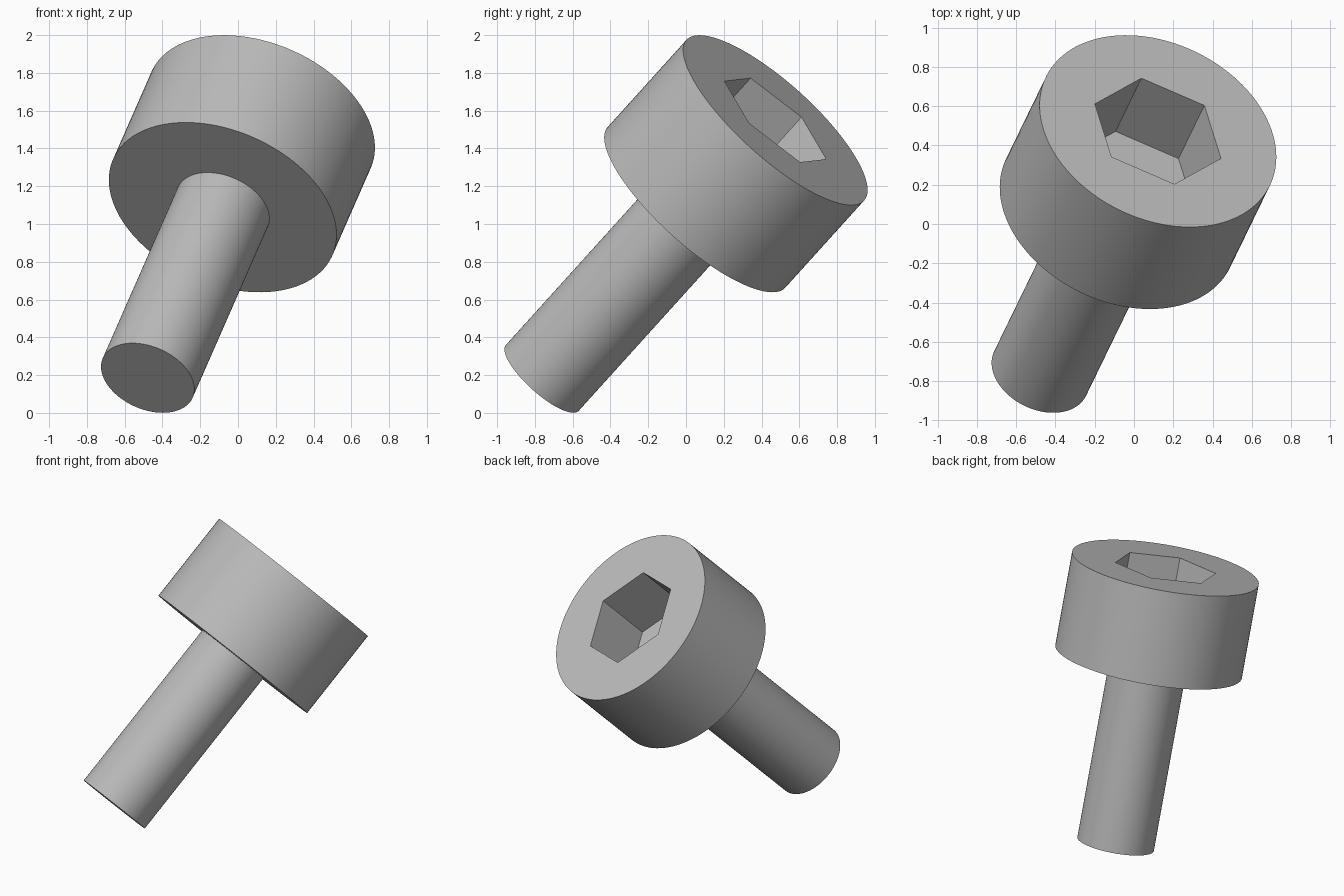
import bpy
import math
from mathutils import Matrix, Vector

if "Cube" in bpy.data.objects:
    bpy.data.objects.remove(bpy.data.objects["Cube"])

# Plain grey metal
GREY = (0.5, 0.5, 0.5, 1.0)
metal = bpy.data.materials.new("grey_metal")
metal.use_nodes = True
metal.diffuse_color = GREY
metal.node_tree.nodes["Principled BSDF"].inputs["Base Color"].default_value = GREY

# Screw axis from the shaft tip to the centre of the head's top face
tip = Vector((-0.478, -0.761, 0.185))
crown = Vector((0.122, 0.473, 1.55))
length = (crown - tip).length
axis = (crown - tip).normalized()

# Local frame: z along the axis, x towards one corner of the hex socket
corner = Vector((0.235, 0.13, -0.221))
side = (corner - axis * corner.dot(axis)).normalized()
frame = Matrix((side, axis.cross(side), axis)).transposed().to_4x4()
frame.translation = tip

HEAD_HEIGHT = 0.655
SOCKET_DEPTH = 0.425


def cylinder(name, radius, bottom, top, sides):
    """Closed cylinder between two distances along the screw axis."""
    bpy.ops.mesh.primitive_cylinder_add(vertices=sides, radius=radius, depth=top - bottom)
    obj = bpy.context.object
    obj.name = name
    # Turn the mesh so that a corner lies on local x
    first = obj.data.vertices[0].co
    obj.data.transform(Matrix.Rotation(-math.atan2(first.y, first.x), 4, "Z"))
    obj.matrix_world = frame @ Matrix.Translation((0, 0, (bottom + top) / 2))
    obj.data.materials.append(metal)
    return obj


# Main parts; the shaft runs a little way into the head
shaft = cylinder("shaft", 0.26, 0, length - HEAD_HEIGHT + 0.05, 96)
head = cylinder("head", 0.634, length - HEAD_HEIGHT, length, 128)

# Hex socket cut into the head
cutter = cylinder("socket_cutter", 0.35, length - SOCKET_DEPTH, length + 0.2, 6)
cutter.hide_render = True
cut = head.modifiers.new("hex_socket", "BOOLEAN")
cut.operation = "DIFFERENCE"
cut.solver = "EXACT"
cut.object = cutter
bpy.context.view_layer.objects.active = head
bpy.ops.object.modifier_apply(modifier=cut.name)
bpy.data.objects.remove(cutter)

# Smooth round walls with crisp rims
for obj in (shaft, head):
    bpy.ops.object.select_all(action="DESELECT")
    obj.select_set(True)
    bpy.context.view_layer.objects.active = obj
    bpy.ops.object.shade_smooth_by_angle(angle=math.radians(30))
